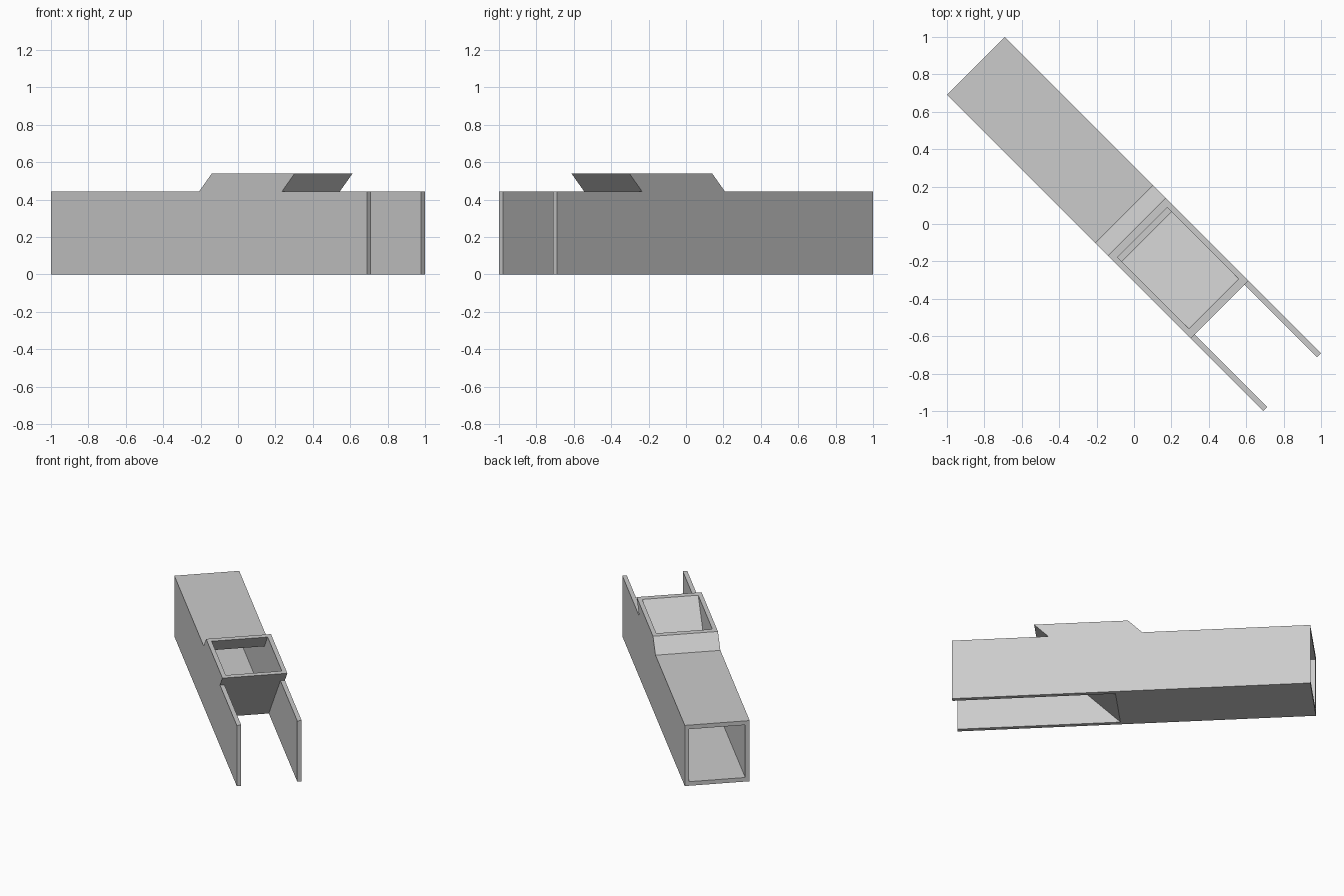
import bpy
import bmesh
import math
from mathutils import Matrix

cube = bpy.data.objects.get("Cube")
if cube:
    bpy.data.objects.remove(cube, do_unlink=True)

# Single grey finish
grey = bpy.data.materials.new("plain_grey")
grey.use_nodes = True
colour = (0.6, 0.6, 0.6, 1)
grey.diffuse_color = colour
grey.node_tree.nodes["Principled BSDF"].inputs["Base Color"].default_value = colour

END = 1.195       # half length of the chute
HALF = 0.219      # half width
WALL = 0.03       # plate thickness
ROOF = 0.445      # roof height
RIM = 0.54        # hopper rim height
SLANT = WALL * math.sqrt(2)   # plate thickness measured along the level


def extrude_profile(name, profile, v0, v1):
    """Extrude a lengthwise (u, z) profile across the width, then turn it diagonal."""
    bm = bmesh.new()
    face = bm.faces.new([bm.verts.new((u, v0, z)) for u, z in profile])
    ext = bmesh.ops.extrude_face_region(bm, geom=[face])
    moved = [g for g in ext["geom"] if isinstance(g, bmesh.types.BMVert)]
    bmesh.ops.translate(bm, verts=moved, vec=(0, v1 - v0, 0))
    bmesh.ops.recalc_face_normals(bm, faces=bm.faces[:])
    bm.transform(Matrix.Rotation(-math.pi / 4, 4, "Z"))
    mesh = bpy.data.meshes.new(name)
    bm.to_mesh(mesh)
    bm.free()
    mesh.materials.append(grey)
    obj = bpy.data.objects.new(name, mesh)
    bpy.context.collection.objects.link(obj)
    return obj


# Slanted hopper ends: level positions at the rim
back_rim, front_rim = 0.021, 0.647
back_foot = back_rim - (RIM - ROOF)
front_foot = front_rim - (RIM - ROOF)
floor_end = front_rim - RIM

# Side walls, running on as two arms past the hopper
side = [(-END, 0), (END, 0), (END, ROOF), (front_foot, ROOF), (front_rim, RIM),
        (back_rim, RIM), (back_foot, ROOF), (-END, ROOF)]
inner = HALF - WALL
extrude_profile("right_side_wall", side, -HALF, -inner)
extrude_profile("left_side_wall", side, inner, HALF)

# Roof bending up into the back of the hopper
ceiling = ROOF - WALL
roof = [(-END, ROOF), (back_foot, ROOF), (back_rim, RIM), (back_rim + SLANT, RIM),
        (back_rim + SLANT - (RIM - ceiling), ceiling), (-END, ceiling)]
extrude_profile("roof_and_hopper_back", roof, -inner, inner)

# Floor bending up into the sloping front of the hopper
floor = [(-END, 0), (floor_end, 0), (front_rim, RIM), (front_rim - SLANT, RIM),
         (floor_end - SLANT + WALL, WALL), (-END, WALL)]
extrude_profile("floor_and_hopper_slope", floor, -inner, inner)
